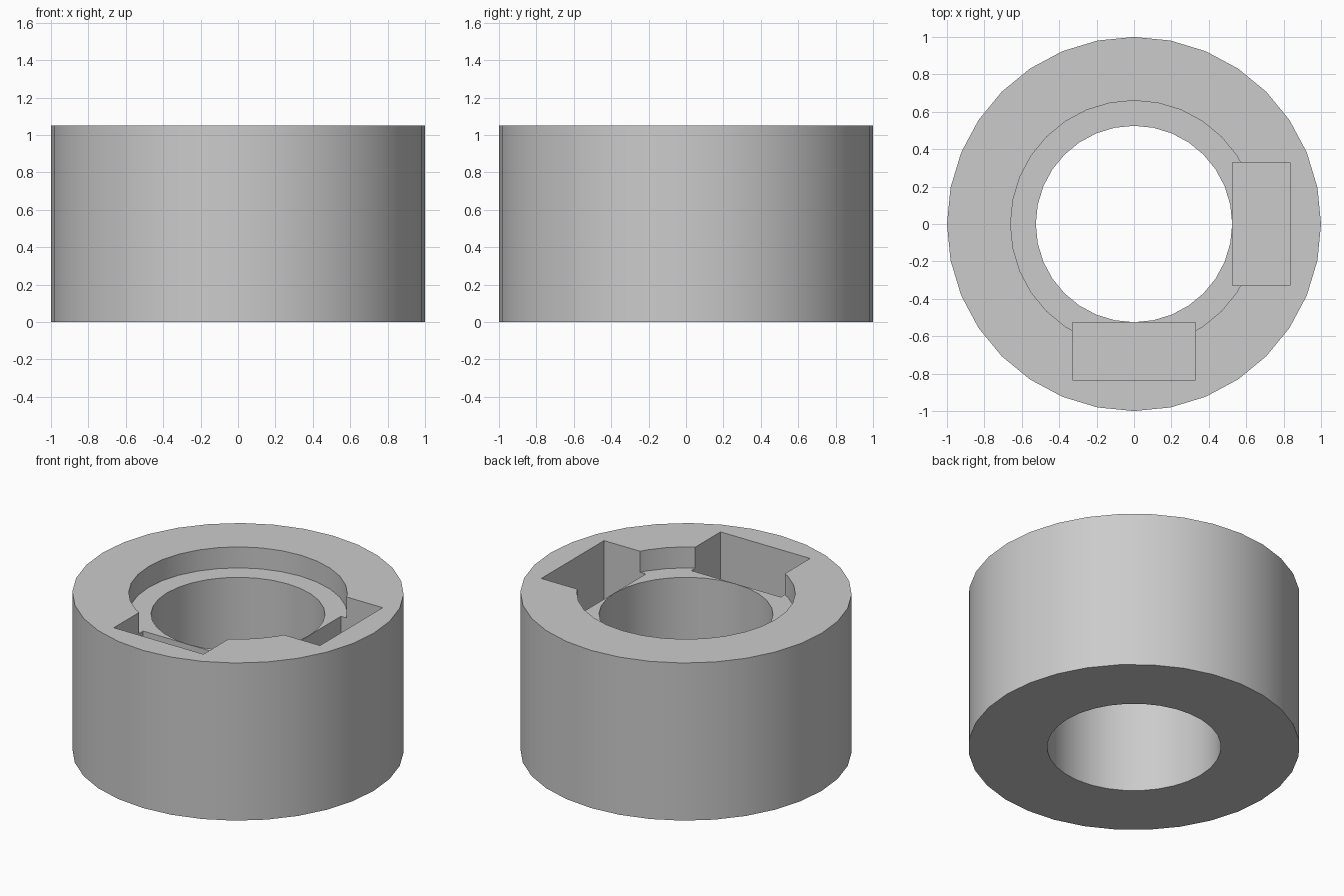
import bpy
import bmesh
from math import cos, sin, tau, radians
from mathutils import Matrix

default = bpy.data.objects.get("Cube")
if default:
    bpy.data.objects.remove(default, do_unlink=True)

SIDES = 32
HEIGHT = 1.05
OUTER, BORE, RECESS = 1.0, 0.525, 0.66
RECESS_FLOOR = 0.91
SLOT_IN, SLOT_OUT, SLOT_WIDTH, SLOT_FLOOR = 0.527, 0.835, 0.66, 0.39

grey = bpy.data.materials.new("plain_grey")
grey.use_nodes = True
colour = (0.6, 0.6, 0.6, 1)
grey.diffuse_color = colour
grey.node_tree.nodes["Principled BSDF"].inputs["Base Color"].default_value = colour


def make_object(name, bm):
    bmesh.ops.recalc_face_normals(bm, faces=bm.faces)
    mesh = bpy.data.meshes.new(name)
    bm.to_mesh(mesh)
    bm.free()
    mesh.materials.append(grey)
    obj = bpy.data.objects.new(name, mesh)
    bpy.context.collection.objects.link(obj)
    return obj


def lathe(name, profile):
    """Sweep a closed (radius, z) profile around the z axis."""
    bm = bmesh.new()
    rings = [[bm.verts.new((r * cos(tau * i / SIDES), r * sin(tau * i / SIDES), z))
              for r, z in profile] for i in range(SIDES)]
    count = len(profile)
    for i in range(SIDES):
        a, b = rings[i], rings[(i + 1) % SIDES]
        for j in range(count):
            k = (j + 1) % count
            bm.faces.new((a[j], b[j], b[k], a[k]))
    return make_object(name, bm)


def slot_cutter(name, angle):
    """Box that cuts a pocket beside the bore, turned about the z axis."""
    top = HEIGHT + 0.1
    size = (SLOT_OUT - SLOT_IN, SLOT_WIDTH, top - SLOT_FLOOR)
    centre = ((SLOT_IN + SLOT_OUT) / 2, 0, (SLOT_FLOOR + top) / 2)
    bm = bmesh.new()
    bmesh.ops.create_cube(bm, size=1, matrix=Matrix.Rotation(angle, 4, "Z")
                          @ Matrix.Translation(centre) @ Matrix.Diagonal((*size, 1)))
    return make_object(name, bm)


# Ring body with a through bore and a shallow round recess in the top
ring = lathe("ring_body", [(BORE, 0), (OUTER, 0), (OUTER, HEIGHT), (RECESS, HEIGHT),
                           (RECESS, RECESS_FLOOR), (BORE, RECESS_FLOOR)])
bpy.context.view_layer.objects.active = ring
ring.select_set(True)

# Two rectangular pockets, one on the left side and one at the front
for side, angle in (("left", 0), ("front", radians(-90))):
    cutter = slot_cutter(side + "_slot_cutter", angle)
    cutter.hide_render = True
    cut = ring.modifiers.new(side + "_slot", "BOOLEAN")
    cut.operation = "DIFFERENCE"
    cut.solver = "EXACT"
    cut.object = cutter
    bpy.ops.object.modifier_apply(modifier=cut.name)
    bpy.data.objects.remove(cutter, do_unlink=True)

# Smooth round walls, crisp rims and pocket corners
bpy.ops.object.shade_smooth_by_angle(angle=radians(30))
